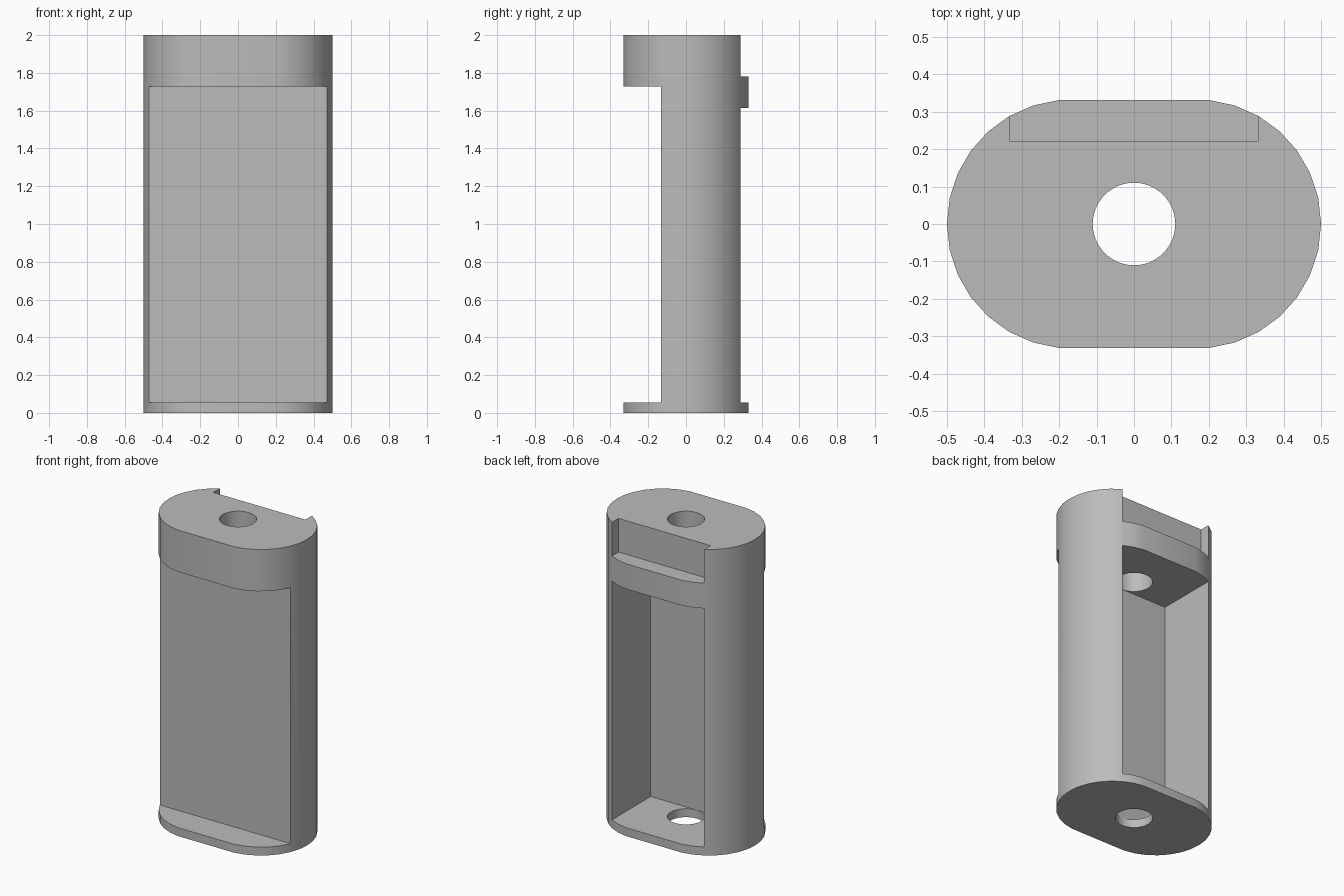
import bpy
from math import cos, sin, radians

cube = bpy.data.objects.get("Cube")
if cube:
    bpy.data.objects.remove(cube, do_unlink=True)

HEIGHT = 2.0
RADIUS = 0.333        # rounded sides
OFFSET = 0.167        # side arc centres
FLOOR = 0.055
OPENING = 0.333       # half width of the rear bay and notch

grey = bpy.data.materials.new("plain grey")
grey.use_nodes = True
grey.diffuse_color = (0.5, 0.5, 0.5, 1)
grey.node_tree.nodes["Principled BSDF"].inputs["Base Color"].default_value = (0.5, 0.5, 0.5, 1)


def prism(name, outline, z0, z1):
    """Extrude a counter-clockwise outline between two heights."""
    n = len(outline)
    verts = [(x, y, z) for z in (z0, z1) for x, y in outline]
    faces = [tuple(reversed(range(n))), tuple(range(n, 2 * n))]
    faces += [(i, (i + 1) % n, (i + 1) % n + n, i + n) for i in range(n)]
    mesh = bpy.data.meshes.new(name)
    mesh.from_pydata(verts, [], faces)
    mesh.materials.append(grey)
    obj = bpy.data.objects.new(name, mesh)
    bpy.context.collection.objects.link(obj)
    return obj


def box(name, x, y0, y1, z0, z1):
    return prism(name, [(-x, y0), (x, y0), (x, y1), (-x, y1)], z0, z1)


def arc(centre, radius, start, stop, step):
    return [(centre + radius * cos(radians(a)), radius * sin(radians(a)))
            for a in range(start, stop + 1, step)]


# Body: flat-sided oval column
outline = arc(OFFSET, RADIUS, -84, 84, 12) + arc(-OFFSET, RADIUS, 96, 264, 12)
body = prism("holder_body", outline, 0, HEIGHT)

# Cutters: front recess, rear bay, upper rear notch, central hole
cutters = [
    box("front_recess_cutter", 0.7, -0.6, -0.132, FLOOR, 1.727),
    box("rear_bay_cutter", OPENING, -0.111, 0.6, FLOOR, 1.615),
    box("rear_notch_cutter", OPENING, 0.222, 0.6, 1.78, 2.2),
    prism("centre_hole_cutter", arc(0, 0.1105, 0, 350, 10), -0.2, 2.2),
]
bpy.context.view_layer.objects.active = body
for cutter in cutters:
    cutter.hide_render = True
    mod = body.modifiers.new(cutter.name, "BOOLEAN")
    mod.operation = "DIFFERENCE"
    mod.solver = "EXACT"
    mod.object = cutter
    bpy.ops.object.modifier_apply(modifier=mod.name)
for cutter in cutters:
    bpy.data.objects.remove(cutter, do_unlink=True)

# Smooth the curved sides, keep corners crisp
bpy.ops.object.select_all(action="DESELECT")
body.select_set(True)
bpy.ops.object.shade_smooth_by_angle(angle=radians(25))
